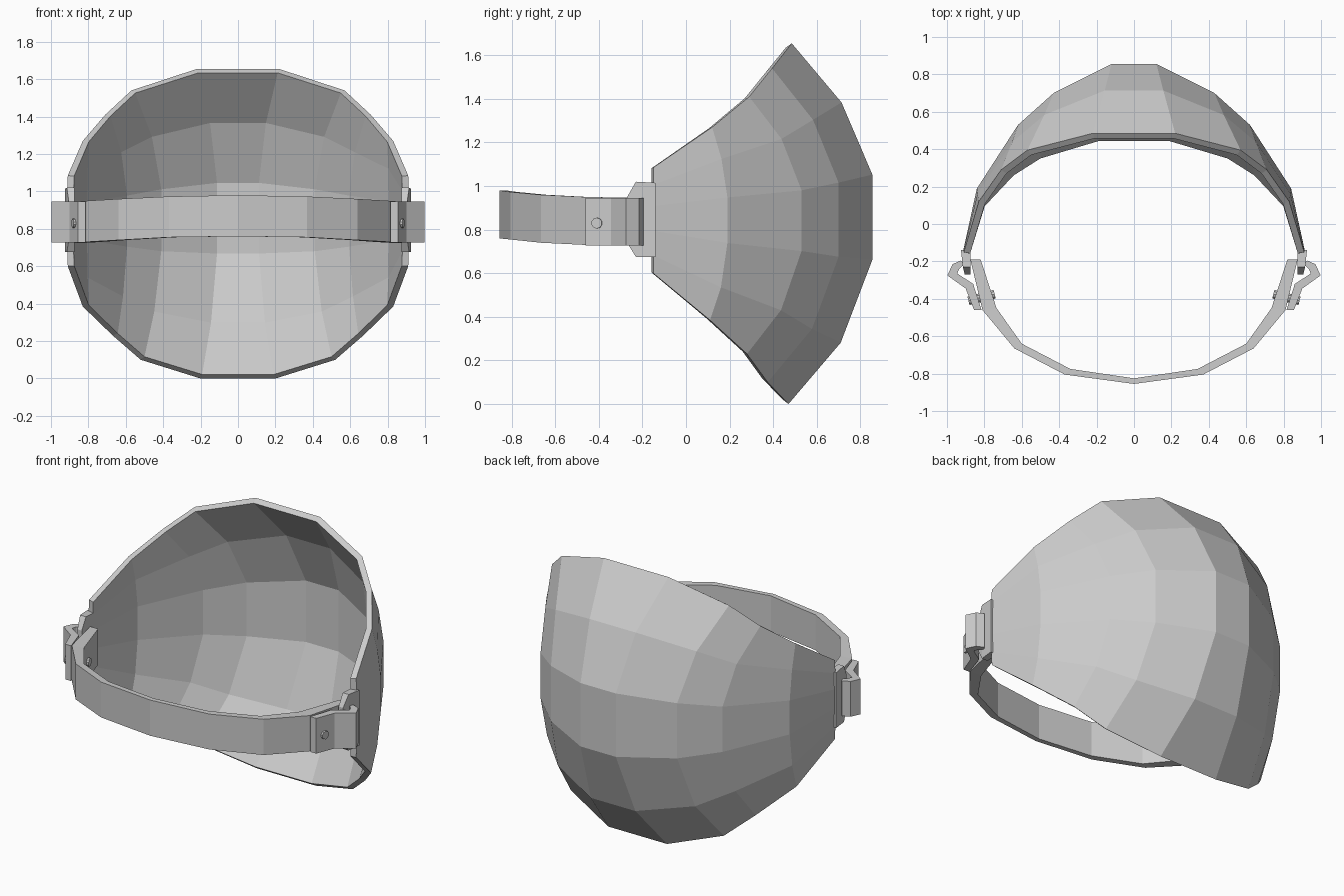
import bpy, bmesh
from mathutils import Vector

if "Cube" in bpy.data.objects:
    bpy.data.objects.remove(bpy.data.objects["Cube"])


def make(name, verts, faces, fix=True):
    me = bpy.data.meshes.new(name)
    me.from_pydata(verts, [], faces)
    if fix:
        bm = bmesh.new()
        bm.from_mesh(me)
        bmesh.ops.recalc_face_normals(bm, faces=bm.faces)
        bm.to_mesh(me)
        bm.free()
    ob = bpy.data.objects.new(name, me)
    bpy.context.collection.objects.link(ob)
    return ob


def strip(name, outer, inner):
    """Closed band between two lists of (x, y, z_low, z_high)."""
    n = len(outer)
    verts, faces = [], []
    for (x, y, a, b), (u, v, c, d) in zip(outer, inner):
        verts += [(x, y, a), (x, y, b), (u, v, d), (u, v, c)]
    for i in range(n - 1):
        for k in range(4):
            m = (k + 1) % 4
            faces.append((4*i + k, 4*i + m, 4*i + 4 + m, 4*i + 4 + k))
    faces += [(0, 1, 2, 3), tuple(4*(n - 1) + k for k in range(4))]
    return make(name, verts, faces)


# Domed shell: each column has a top rim, a bulging middle and a bottom rim
columns = [  # top rim, middle (x, y), bottom rim
    ((0.22, 0.485, 1.655), (0.12, 0.855), (0.20, 0.47, 0.0)),
    ((0.57, 0.395, 1.54), (0.43, 0.70), (0.52, 0.375, 0.10)),
    ((0.71, 0.29, 1.41), (0.62, 0.53), (0.67, 0.28, 0.23)),
    ((0.83, 0.12, 1.27), (0.84, 0.19), (0.83, 0.11, 0.385)),
    ((0.91, -0.15, 1.085), (0.915, -0.15), (0.91, -0.15, 0.60)),
]
rows = [(0, 0), (0.17, 0.62), (0.40, 1), (0.636, 1), (0.836, 0.62), (1, 0)]
verts = []
for side, cols in ((-1, columns[::-1]), (1, columns)):
    for top, mid, low in cols:
        for t, b in rows:
            p = Vector(low).lerp(Vector(top), t)
            p.x += (mid[0] - p.x) * b
            p.y += (mid[1] - p.y) * b
            verts.append((side * p.x, p.y, p.z))
R = len(rows)
faces = [(R*j + i, R*j + i + 1, R*j + R + i + 1, R*j + R + i)
         for j in range(2*len(columns) - 1) for i in range(R - 1)]
shell = make("shell", verts, faces, fix=False)
mod = shell.modifiers.new("thickness", 'SOLIDIFY')
mod.thickness = 0.035
mod.offset = -1
mod.use_even_offset = True

# Strap around the front
half_out = [(0.875, -0.19, .725, .945), (0.81, -0.46, .73, .95),
            (0.64, -0.665, .74, .96), (0.37, -0.805, .755, .973)]
half_in = [(0.82, -0.19, .725, .945), (0.735, -0.45, .73, .95),
           (0.60, -0.64, .74, .96), (0.34, -0.775, .755, .973)]


def both(h, y):
    return h + [(0, y, .76, .98)] + [(-a, b, c, d) for a, b, c, d in h[::-1]]


strip("strap", both(half_out, -0.855), both(half_in, -0.825))

for s, label in ((1, "right"), (-1, "left")):
    # Tab at each end of the shell
    prof = [(-0.14, .675, 1.015), (-0.23, .675, 1.02), (-0.27, .74, .95)]
    strip(label + "_tab",
          [(s*(0.925 - 0.01*i), y, a, b) for i, (y, a, b) in enumerate(prof)][::1],
          [(s*0.875, y, a, b) for y, a, b in prof])

    # Folded clip outside the strap
    zs = (.728, .945)
    out = [(0.855, -0.46), (0.90, -0.345), (0.998, -0.275), (0.97, -0.215), (0.925, -0.195)]
    inn = [(0.815, -0.46), (0.86, -0.32), (0.945, -0.265), (0.935, -0.24), (0.91, -0.215)]
    strip(label + "_clip", [(s*x, y, *zs) for x, y in out],
          [(s*x, y, *zs) for x, y in inn])

    # Rivet through clip and strap
    a, b = Vector((s*0.745, -0.375, .83)), Vector((s*0.885, -0.41, .83))
    bpy.ops.mesh.primitive_cylinder_add(vertices=10, radius=0.025,
                                        depth=(b - a).length, location=(a + b)/2)
    rivet = bpy.context.object
    rivet.name = label + "_rivet"
    rivet.rotation_euler = (b - a).to_track_quat('Z', 'Y').to_euler()
